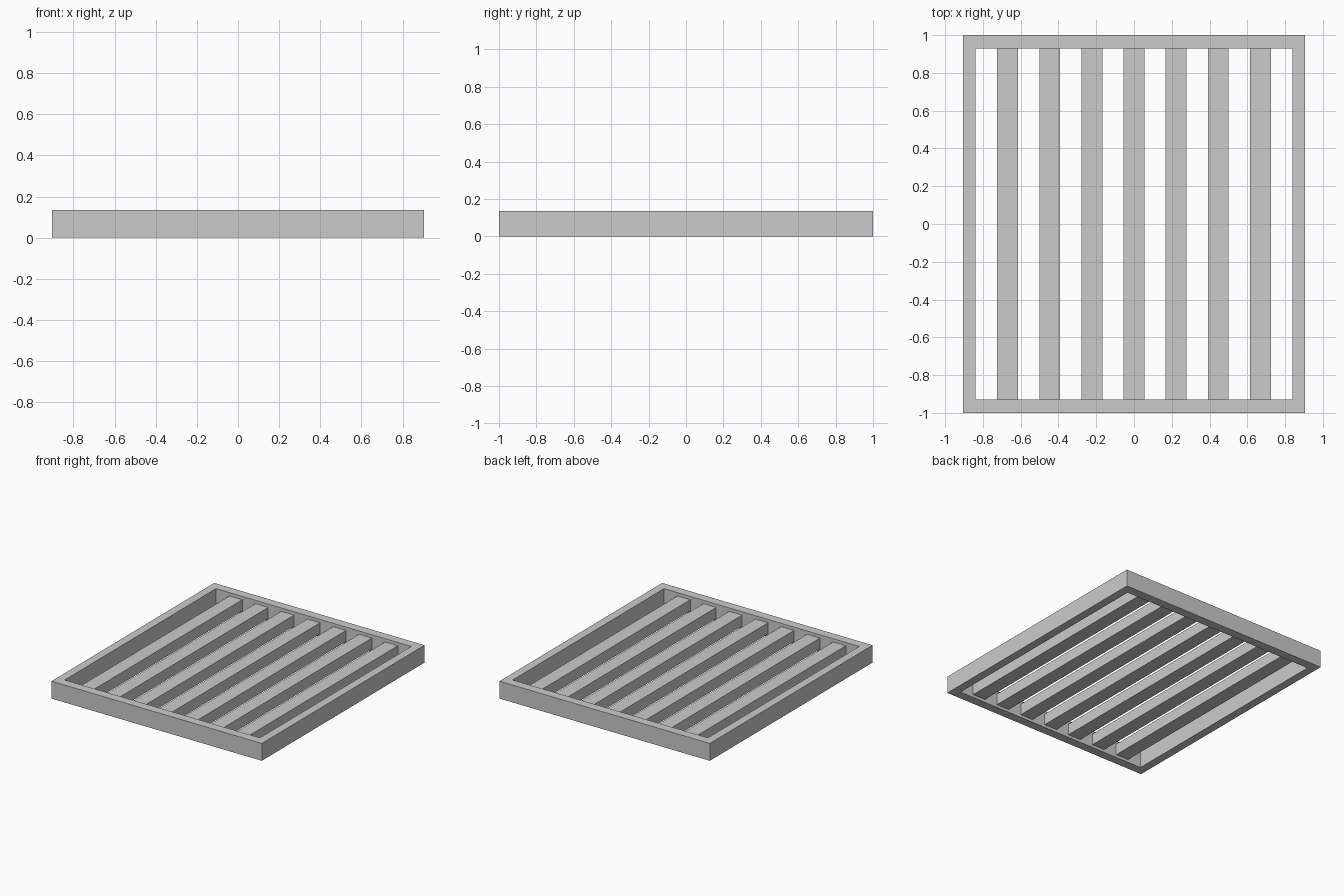
import bpy

if "Cube" in bpy.data.objects:
    bpy.data.objects.remove(bpy.data.objects["Cube"])

W, D, H = 0.905, 1.0, 0.135      # half width, half depth, height
IW, ID = 0.84, 0.93              # half size of the opening


def mesh_object(name, verts, faces):
    mesh = bpy.data.meshes.new(name)
    mesh.from_pydata(verts, [], faces)
    obj = bpy.data.objects.new(name, mesh)
    bpy.context.collection.objects.link(obj)
    return obj


# Outer frame: one continuous rectangular ring
corners = [(-1, -1), (1, -1), (1, 1), (-1, 1)]
verts = [(sx * w, sy * d, z) for w, d in ((W, D), (IW, ID))
         for z in (0, H) for sx, sy in corners]
faces = []
for i in range(4):
    j = (i + 1) % 4
    faces += [(i, j, j + 4, i + 4),            # outside
              (j + 8, i + 8, i + 12, j + 12),  # inside
              (i + 4, j + 4, j + 12, i + 12),  # top
              (j, i, i + 8, j + 8)]            # underside
mesh_object("outer_frame", verts, faces)

# Seven slats, recessed slightly from the frame faces
Z0, Z1 = 0.022, 0.109
for k in range(7):
    bpy.ops.mesh.primitive_cube_add(size=1, location=((k - 3) * 0.223, 0, (Z0 + Z1) / 2))
    slat = bpy.context.object
    slat.name = f"slat_{k + 1}"
    slat.scale = (0.11, 2 * ID, Z1 - Z0)
    bpy.ops.object.transform_apply(location=False, rotation=False, scale=True)
